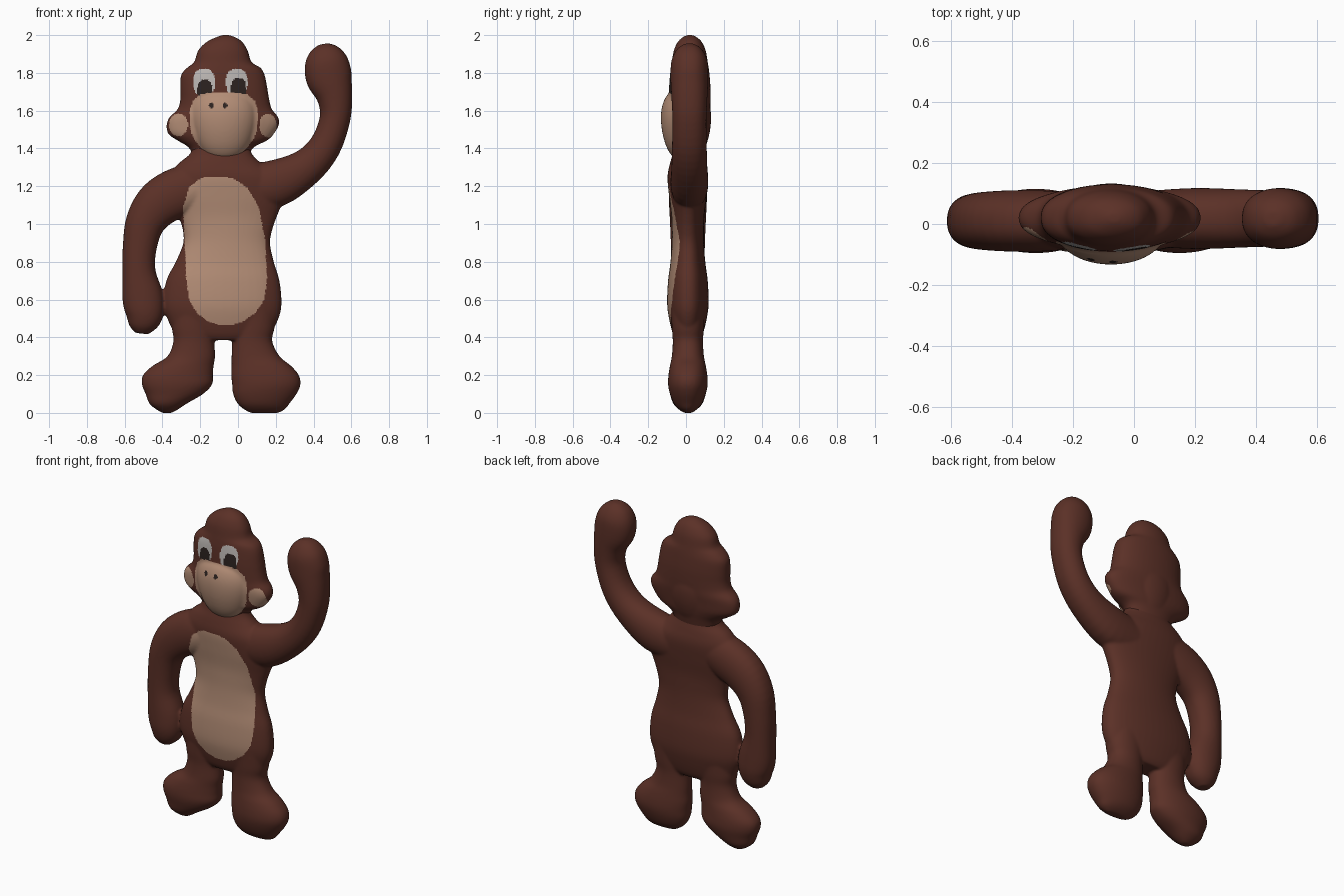
import bpy, bmesh, math


def material(name, rgb):
    m = bpy.data.materials.new(name)
    m.diffuse_color = (*rgb, 1)
    return m


MATS = [material("brown fur", (0.105, 0.030, 0.020)),
        material("tan skin", (0.45, 0.265, 0.18)),
        material("eye white", (0.50, 0.47, 0.45)),
        material("pupil dark", (0.025, 0.016, 0.014))]
BROWN, TAN, WHITE, DARK = range(4)


def spline(rows, steps=4):
    """Catmull-Rom resampling of rows of numbers."""
    pts = [rows[0]] + rows + [rows[-1]]
    out = []
    for a, b, c, d in zip(pts, pts[1:], pts[2:], pts[3:]):
        for k in range(steps):
            t = k / steps
            out.append([0.5 * (2 * q + (r - p) * t + (2 * p - 5 * q + 4 * r - s) * t * t
                               + (3 * q - p - 3 * r + s) * t ** 3)
                        for p, q, r, s in zip(a, b, c, d)])
    return out + [list(rows[-1])]


def loft(bm, rows, yc=0.01, sweep=False, n=40):
    """Skin rounded sections; each row is x, z, half width, half depth."""
    pts = spline(rows)
    rings = []
    for i, (x, z, w, d) in enumerate(pts):
        nx, nz = 1.0, 0.0
        if sweep:                       # section turned square to the path
            p, q = pts[max(i - 1, 0)], pts[min(i + 1, len(pts) - 1)]
            tx, tz = q[0] - p[0], q[1] - p[1]
            length = math.hypot(tx, tz)
            nx, nz = -tz / length, tx / length
        ring = []
        for k in range(n):
            a = 2 * math.pi * k / n
            u, s = w * math.cos(a), math.sin(a)
            y = yc + d * math.copysign(abs(s) ** 0.85, s)
            ring.append(bm.verts.new((x + u * nx, y, z + u * nz)))
        rings.append(ring)
    for r0, r1 in zip(rings, rings[1:]):
        for k in range(n):
            j = (k + 1) % n
            bm.faces.new((r0[k], r0[j], r1[j], r1[k]))
    bm.faces.new(rings[0])
    bm.faces.new(rings[-1])


def fuse(name, bm):
    """Blend the lofted parts into one smooth skin."""
    bmesh.ops.recalc_face_normals(bm, faces=bm.faces)
    me = bpy.data.meshes.new(name)
    bm.to_mesh(me)
    bm.free()
    ob = bpy.data.objects.new(name, me)
    bpy.context.collection.objects.link(ob)
    rm = ob.modifiers.new("fuse", 'REMESH')
    rm.mode = 'VOXEL'
    rm.voxel_size = 0.007
    sm = ob.modifiers.new("soften", 'SMOOTH')
    sm.factor = 0.5
    sm.iterations = 12
    dg = bpy.context.evaluated_depsgraph_get()
    new = bpy.data.meshes.new_from_object(ob.evaluated_get(dg))
    ob.modifiers.clear()
    ob.data = new
    new.materials.clear()
    for m in MATS:
        new.materials.append(m)
    return ob


def in_rows(x, z, rows):
    """Inside a patch given by rows of x, z, half width (z falling)."""
    for (x0, z0, w0), (x1, z1, w1) in zip(rows, rows[1:]):
        if z1 <= z <= z0:
            t = (z0 - z) / (z0 - z1)
            return abs(x - x0 - (x1 - x0) * t) <= w0 + (w1 - w0) * t
    return False


def in_oval(x, z, cx, cz, rx, rz, e=2.0):
    return (abs(x - cx) / rx) ** e + (abs(z - cz) / rz) ** e <= 1


def paint(ob, rule):
    """Colour front-facing faces by their place in the front view."""
    for p in ob.data.polygons:
        p.use_smooth = True
        c = p.center
        front = p.normal.y < -0.03 and c.y < 0.02
        p.material_index = rule(c.x, c.z) if front else BROWN


# torso
bm = bmesh.new()
loft(bm, [(-.09, 1.42, .15, .07), (-.09, 1.37, .165, .08), (-.095, 1.32, .22, .095),
          (-.075, 1.25, .29, .108), (-.06, 1.15, .305, .10), (-.055, 1.05, .265, .088),
          (-.055, .98, .24, .085), (-.06, .90, .23, .085), (-.07, .80, .26, .092),
          (-.08, .70, .30, .105), (-.083, .58, .314, .11), (-.08, .50, .295, .10),
          (-.08, .42, .25, .08), (-.075, .385, .18, .06)])
# hanging arm
loft(bm, [(-.18, 1.21, .11, .09), (-.30, 1.175, .13, .10), (-.415, 1.11, .125, .10),
          (-.49, 1.01, .105, .095), (-.52, .88, .09, .09), (-.525, .75, .088, .088),
          (-.505, .62, .108, .092), (-.495, .53, .102, .09), (-.505, .46, .075, .07),
          (-.51, .42, .035, .035)], sweep=True)
# raised arm
loft(bm, [(.04, 1.19, .12, .09), (.20, 1.215, .125, .10), (.36, 1.30, .098, .095),
          (.46, 1.41, .085, .092), (.513, 1.555, .081, .09), (.512, 1.67, .094, .095),
          (.482, 1.775, .122, .10), (.467, 1.865, .113, .095), (.457, 1.925, .075, .065),
          (.452, 1.953, .025, .025)], yc=0.018, sweep=True)
# legs with feet
loft(bm, [(-.22, .55, .13, .09), (-.23, .45, .12, .085), (-.233, .38, .109, .08),
          (-.247, .30, .126, .085), (-.29, .25, .161, .095), (-.318, .20, .185, .103),
          (-.323, .15, .186, .105), (-.337, .10, .152, .095), (-.37, .05, .10, .078),
          (-.375, .02, .06, .05), (-.375, .0, .025, .02)])
loft(bm, [(.08, .55, .12, .09), (.078, .45, .115, .085), (.075, .38, .106, .08),
          (.093, .30, .127, .085), (.123, .25, .157, .095), (.143, .20, .179, .103),
          (.15, .15, .181, .105), (.142, .10, .168, .095), (.135, .05, .138, .075),
          (.14, .02, .11, .05), (.14, .0, .075, .02)])
body = fuse("body", bm)
low = min(v.co.z for v in body.data.vertices)
for v in body.data.vertices:
    v.co.z -= low

# belly patch
BELLY = [(-.12, 1.247, .06), (-.112, 1.235, .10), (-.105, 1.19, .155), (-.09, 1.09, .20),
         (-.07, .92, .213), (-.06, .71, .214), (-.06, .60, .20), (-.063, .53, .155),
         (-.065, .485, .095), (-.065, .467, .04)]
paint(body, lambda x, z: TAN if in_rows(x, z, BELLY) else BROWN)

# head with ears and hair tuft
bm = bmesh.new()
loft(bm, [(-.09, 1.30, .13, .06), (-.09, 1.40, .165, .08), (-.083, 1.445, .238, .09),
          (-.09, 1.48, .28, .095), (-.08, 1.53, .298, .10), (-.075, 1.57, .287, .105),
          (-.07, 1.61, .25, .108), (-.07, 1.66, .236, .11), (-.075, 1.72, .231, .11),
          (-.08, 1.79, .222, .105), (-.075, 1.83, .195, .10), (-.08, 1.86, .152, .095),
          (-.08, 1.92, .132, .085), (-.072, 1.965, .097, .065), (-.065, 1.99, .055, .04),
          (-.065, 2.003, .02, .015)], yc=0.02)
# muzzle bulge
loft(bm, [(-.075, 1.345, .05, .05), (-.075, 1.37, .10, .08), (-.075, 1.42, .14, .107),
          (-.075, 1.49, .168, .126), (-.075, 1.56, .182, .133), (-.075, 1.62, .178, .128),
          (-.075, 1.67, .155, .11), (-.075, 1.70, .11, .085)], yc=0.0)
head = fuse("head", bm)
top = max(v.co.z for v in head.data.vertices)
for v in head.data.vertices:
    v.co.z += 2 - top

# face colours
MUZZLE = [(-.075, 1.697, .07), (-.075, 1.685, .125), (-.075, 1.65, .165), (-.075, 1.60, .18),
          (-.075, 1.50, .178), (-.075, 1.45, .158), (-.075, 1.40, .12), (-.075, 1.36, .075),
          (-.075, 1.33, .04)]


def face_rule(x, z):
    if any(in_oval(x, z, cx, 1.627, .014, .014) for cx in (-.14, -.07)):
        return DARK
    if in_rows(x, z, MUZZLE):
        return TAN
    if any(in_oval(x, z, cx, cz, .04, .058, 2.5) for cx, cz in ((-.175, 1.705), (.003, 1.715))):
        return DARK
    if any(in_oval(x, z, cx, 1.75, .057, .072, 2.5) for cx in (-.18, -.007)):
        return WHITE
    if in_oval(x, z, -.315, 1.525, .05, .06) or in_oval(x, z, .158, 1.522, .046, .062):
        return TAN
    return BROWN


paint(head, face_rule)
